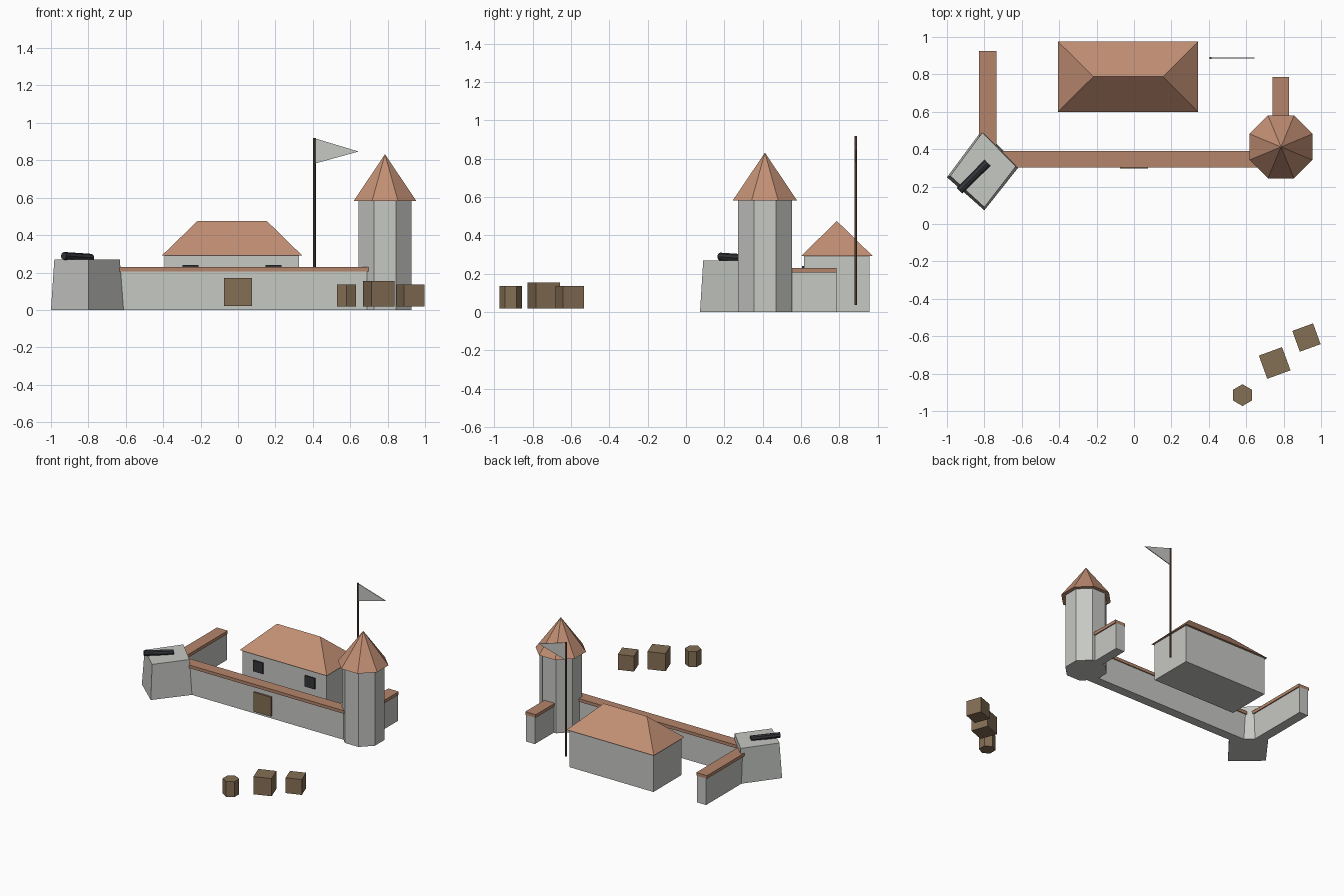
import bpy, bmesh, math
from mathutils import Vector

if "Cube" in bpy.data.objects:
    bpy.data.objects.remove(bpy.data.objects["Cube"])


def material(name, r, g, b):
    lin = [((c / 255 + 0.055) / 1.055) ** 2.4 for c in (r, g, b)]
    m = bpy.data.materials.new(name)
    m.diffuse_color = (*lin, 1)
    m.use_nodes = True
    m.node_tree.nodes["Principled BSDF"].inputs["Base Color"].default_value = m.diffuse_color
    return m


STONE = material("pale stone", 198, 200, 195)
TILE = material("roof tile", 194, 143, 116)
COPING = material("wall coping", 180, 133, 107)
WOOD = material("brown wood", 132, 110, 84)
POLE = material("dark wood", 98, 77, 58)
IRON = material("dark iron", 52, 53, 57)


def finish(name, bm, mat):
    bmesh.ops.remove_doubles(bm, verts=bm.verts, dist=1e-5)
    bmesh.ops.recalc_face_normals(bm, faces=bm.faces)
    me = bpy.data.meshes.new(name)
    bm.to_mesh(me)
    bm.free()
    me.materials.append(mat)
    ob = bpy.data.objects.new(name, me)
    bpy.context.collection.objects.link(ob)
    return ob


def loft(name, bottom, top, mat):
    """Solid between two matching rings of points."""
    bm = bmesh.new()
    lo = [bm.verts.new(p) for p in bottom]
    hi = [bm.verts.new(p) for p in top]
    n = len(lo)
    bm.faces.new(lo)
    bm.faces.new(hi)
    for i in range(n):
        j = (i + 1) % n
        bm.faces.new((lo[i], lo[j], hi[j], hi[i]))
    return finish(name, bm, mat)


def rect(x0, x1, y0, y1, z):
    return [(x0, y0, z), (x1, y0, z), (x1, y1, z), (x0, y1, z)]


def box(name, x0, x1, y0, y1, z0, z1, mat):
    return loft(name, rect(x0, x1, y0, y1, z0), rect(x0, x1, y0, y1, z1), mat)


def ring(cx, cy, z, r, n, turn):
    return [(cx + r * math.cos(turn + math.tau * i / n),
             cy + r * math.sin(turn + math.tau * i / n), z) for i in range(n)]


def prism(name, cx, cy, z0, z1, r, n, turn, mat):
    return loft(name, ring(cx, cy, z0, r, n, turn), ring(cx, cy, z1, r, n, turn), mat)


# curtain walls with slightly wider copings
def wall(name, x0, x1, y0, y1, along_x):
    dx, dy = (0, 0.008) if along_x else (0.008, 0)
    box(name, x0 + dx, x1 - dx, y0 + dy, y1 - dy, 0, 0.206, STONE)
    box(name + "_coping", x0, x1, y0, y1, 0.206, 0.23, COPING)


wall("front_wall", -0.75, 0.705, 0.302, 0.391, True)
wall("left_wall", -0.828, -0.736, 0.34, 0.925, False)
wall("right_wall", 0.74, 0.83, 0.45, 0.785, False)

# gate in the front wall
box("gate", -0.076, 0.076, 0.296, 0.312, 0.02, 0.17, WOOD)

# tapered corner bastion
base = [(-1.0, 0.25), (-0.80, 0.073), (-0.612, 0.31), (-0.812, 0.502)]
crown = [(-0.982, 0.257), (-0.80, 0.09), (-0.632, 0.308), (-0.811, 0.488)]
loft("bastion", [(x, y, 0) for x, y in base], [(x, y, 0.27) for x, y in crown], STONE)

# cannon barrel, muzzle slightly raised
breech, muzzle = Vector((-0.784, 0.327, 0.278)), Vector((-0.932, 0.178, 0.289))
axis = (muzzle - breech).normalized()
side = axis.cross(Vector((0, 0, 1))).normalized()
up = side.cross(axis)


def barrel_ring(c, r):
    return [c + r * (side * math.cos(a) + up * math.sin(a))
            for a in (math.tau * i / 8 for i in range(8))]


loft("cannon", barrel_ring(breech, 0.022), barrel_ring(muzzle, 0.021), IRON)

# octagonal tower and pointed roof
TX, TY, EIGHTH = 0.786, 0.412, math.pi / 8
prism("tower", TX, TY, 0, 0.582, 0.152, 8, EIGHTH, STONE)
bm = bmesh.new()
eave = [bm.verts.new(p) for p in ring(TX, TY, 0.582, 0.182, 8, EIGHTH)]
tip = bm.verts.new((TX, TY, 0.832))
bm.faces.new(eave)
for i in range(8):
    bm.faces.new((eave[i], eave[(i + 1) % 8], tip))
finish("tower_roof", bm, TILE)

# house with hipped roof and front windows
box("house", -0.392, 0.327, 0.616, 0.959, 0, 0.292, STONE)
bm = bmesh.new()
e = [bm.verts.new(p) for p in rect(-0.406, 0.342, 0.6, 0.975, 0.292)]
r0 = bm.verts.new((-0.217, 0.788, 0.475))
r1 = bm.verts.new((0.155, 0.788, 0.475))
for f in (e, (e[0], e[1], r1, r0), (e[2], e[3], r0, r1), (e[1], e[2], r1), (e[3], e[0], r0)):
    bm.faces.new(f)
finish("house_roof", bm, TILE)
for label, x in (("left", -0.254), ("right", 0.19)):
    box(label + "_window", x - 0.042, x + 0.042, 0.606, 0.62, 0.155, 0.24, IRON)

# flagpole and pennant
FX, FY = 0.409, 0.887
prism("flagpole", FX, FY, 0.036, 0.92, 0.007, 6, 0, POLE)
pennant = [(FX, 0.918), (FX, 0.782), (0.645, 0.847)]
loft("pennant", [(x, FY - 0.003, z) for x, z in pennant],
     [(x, FY + 0.003, z) for x, z in pennant], STONE)

# barrel and crates in the foreground
prism("barrel", 0.58, -0.915, 0.018, 0.137, 0.058, 6, math.pi / 6, WOOD)
for name, x, y, size, top in (("large_crate", 0.752, -0.743, 0.132, 0.155),
                              ("small_crate", 0.922, -0.607, 0.118, 0.137)):
    prism(name, x, y, 0.018, top, size / math.sqrt(2), 4,
          math.radians(45 + 20), WOOD)
